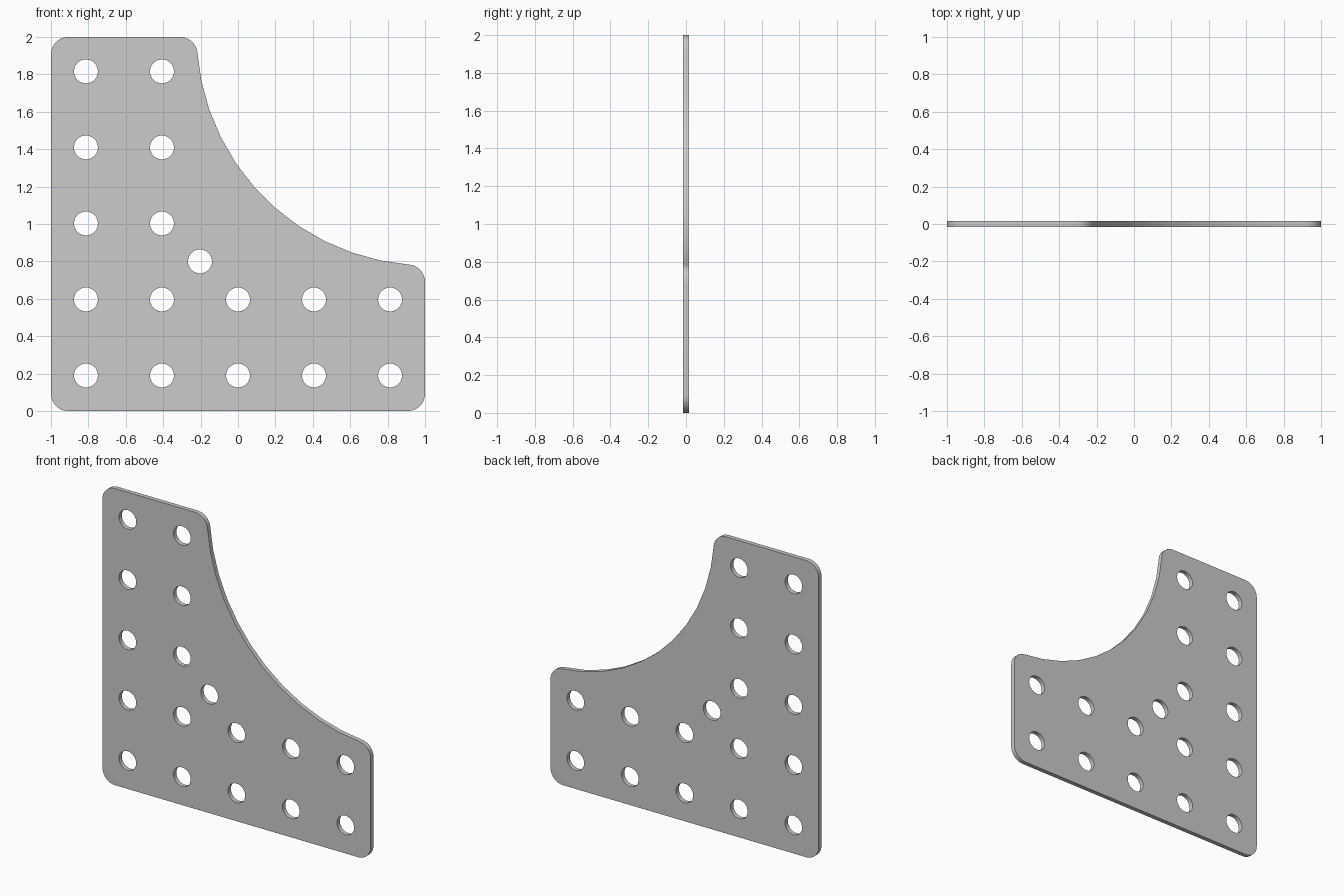
import bpy, bmesh
from math import sin, cos, radians, pi
from mathutils import Matrix

if "Cube" in bpy.data.objects:
    bpy.data.objects.remove(bpy.data.objects["Cube"])

HALF_T = 0.015      # half the plate thickness
R = 0.092           # corner rounding
HOLE_R = 0.064
PITCH = 0.4065


def arc(cx, cz, r, a0, a1, n):
    """Points along an arc, angles in degrees, n segments."""
    return [(cx + r * cos(radians(a0 + (a1 - a0) * i / n)),
             cz + r * sin(radians(a0 + (a1 - a0) * i / n))) for i in range(n + 1)]


# Outline, counter-clockwise: rounded corners joined by a concave sweep
tilt = 4.3
outline = (arc(-1 + R, R, R, 180, 270, 8)
           + arc(1 - R, R, R, 270, 360, 8)
           + arc(1 - R, 0.783 - R, R, 0, 90 - tilt, 8)
           + arc(1.015, 2.015, 1.2365, 270 - tilt, 180 + tilt, 11)
           + arc(-0.217 - R, 2 - R, R, tilt, 90, 8)
           + arc(-1 + R, 2 - R, R, 90, 180, 8))

# Hole grid: two full columns, two full rows, one extra at the inner corner
centres = [((i - 2) * PITCH, 0.19 + j * PITCH)
           for i in range(5) for j in range(5) if i < 2 or j < 2]
centres.append((-0.5 * PITCH, 0.80))

# Filled 2D curve, extruded to the plate thickness
curve = bpy.data.curves.new("plate_profile", 'CURVE')
curve.dimensions = '2D'
curve.fill_mode = 'BOTH'
curve.extrude = HALF_T


def add_loop(points):
    s = curve.splines.new('POLY')
    s.points.add(len(points) - 1)
    for p, (x, z) in zip(s.points, points):
        p.co = (x, z, 0, 1)
    s.use_cyclic_u = True


# the sweep shares near-identical points with its neighbours; drop them
clean = [p for k, p in enumerate(outline)
         if (p[0] - outline[k - 1][0]) ** 2 + (p[1] - outline[k - 1][1]) ** 2 > 1e-4]
add_loop(clean)
for x, z in centres:
    add_loop(arc(x, z, HOLE_R, 0, 360, 32)[:-1])

plate = bpy.data.objects.new("joining_plate", curve)
bpy.context.collection.objects.link(plate)
bpy.context.view_layer.objects.active = plate
plate.select_set(True)
bpy.ops.object.convert(target='MESH')
plate = bpy.context.object
plate.name = "joining_plate"

# Weld the caps to the walls and stand the plate upright
bm = bmesh.new()
bm.from_mesh(plate.data)
bmesh.ops.remove_doubles(bm, verts=bm.verts, dist=1e-5)
bmesh.ops.rotate(bm, verts=bm.verts, matrix=Matrix.Rotation(pi / 2, 3, 'X'))
bmesh.ops.recalc_face_normals(bm, faces=bm.faces)
bm.to_mesh(plate.data)
bm.free()
bpy.ops.object.shade_smooth_by_angle(angle=radians(30))
